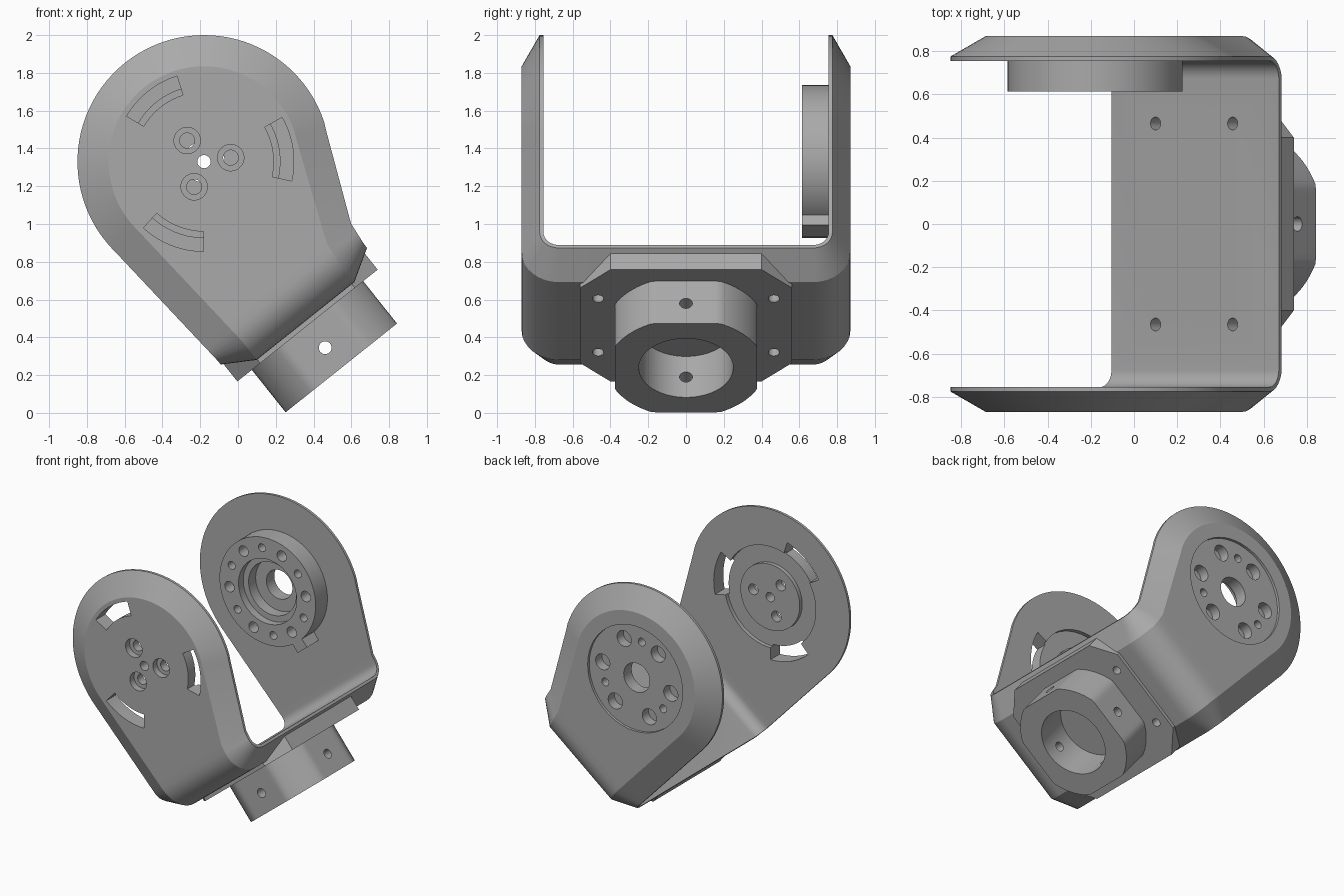
import bpy, bmesh
from math import sin, cos, radians, sqrt, pi
from mathutils import Matrix, Vector

if "Cube" in bpy.data.objects:
    bpy.data.objects.remove(bpy.data.objects["Cube"])

grey = bpy.data.materials.new("machined_grey")
grey.use_nodes = True
grey.diffuse_color = (0.4, 0.4, 0.4, 1)
grey.node_tree.nodes["Principled BSDF"].inputs["Base Color"].default_value = (0.4, 0.4, 0.4, 1)

# Parts are made upright about the pivot axis, then tilted into place
TILT = Matrix.Translation((-0.18, 0, 1.33)) @ Matrix.Rotation(radians(-38.55), 4, 'Y')
R, BEVEL, MID = 0.67, 0.165, -0.112


def make(name, bm):
    bmesh.ops.recalc_face_normals(bm, faces=bm.faces)
    mesh = bpy.data.meshes.new(name)
    bm.to_mesh(mesh)
    bm.free()
    obj = bpy.data.objects.new(name, mesh)
    bpy.context.collection.objects.link(obj)
    mesh.materials.append(grey)
    return obj


def prism(name, pts, lo, hi, axis='y'):
    """Extrude a flat outline along an axis."""
    place = {'x': lambda p, t: (t, p[0], p[1]),
             'y': lambda p, t: (p[0], t, p[1]),
             'z': lambda p, t: (p[0], p[1], t)}[axis]
    bm = bmesh.new()
    a, b = [[bm.verts.new(place(p, t)) for p in pts] for t in (lo, hi)]
    bm.faces.new(a)
    bm.faces.new(b)
    for i in range(len(pts)):
        j = (i + 1) % len(pts)
        bm.faces.new((a[i], a[j], b[j], b[i]))
    return make(name, bm)


def circle(r, c=(0, 0), n=32):
    return [(c[0] + r * cos(2 * pi * i / n), c[1] + r * sin(2 * pi * i / n)) for i in range(n)]


def polar(r, deg):
    return (r * cos(radians(deg)), r * sin(radians(deg)))


def boolean(obj, tool, operation='DIFFERENCE'):
    mod = obj.modifiers.new("cut", 'BOOLEAN')
    mod.operation, mod.object, mod.solver = operation, tool, 'EXACT'
    bpy.context.view_layer.objects.active = obj
    bpy.ops.object.modifier_apply(modifier=mod.name)
    bpy.data.objects.remove(tool)


def cut(obj, pts, lo, hi, axis='y'):
    boolean(obj, prism("cutter", pts, lo, hi, axis))


def half_width(v, left, inset):
    """Distance from the centre line to the leg's edge at height v."""
    r = R - inset
    k = r / R
    if left:
        pts = [(0.666 * k, -0.07 * k), (0.60 - inset, -0.87)]
    else:
        pts = [(0.61 * k, -0.27 * k), (0.405 - inset, -0.74), (0.39 - inset, -0.87)]
    if v >= pts[0][1]:
        return sqrt(max(0, r * r - v * v))
    for (u0, v0), (u1, v1) in zip(pts, pts[1:]):
        if v >= v1:
            return u0 + (u1 - u0) * (v - v0) / (v1 - v0)
    return pts[-1][0]


# U-shaped bracket: inner, lip and outer rails lofted down one leg and up the other
rails = [(0.755, 0.08, 0), (0.775, 0.10, 0), (0.87, 0.20, BEVEL)]
stations = []
for i in range(31):
    a = radians(90 - 114 * i / 30)
    stations.append([(y, (R - t) * sin(a), t) for y, r, t in rails])
stations.append([(y, -0.74, t) for y, r, t in rails])
for i in range(9):
    a = pi / 2 * i / 8
    stations.append([(0.672 + (y - 0.672) * cos(a), -0.795 - r * sin(a), t) for y, r, t in rails])
stations += [[(-y, v, t) for y, v, t in s] for s in reversed(stations)]
bm = bmesh.new()
rings = []
for s in stations:
    ring = [(-half_width(v, True, t), y, v) for y, v, t in s]
    ring += [(half_width(v, False, t), y, v) for y, v, t in reversed(s)]
    rings.append([bm.verts.new(p) for p in ring])
for a, b in zip(rings, rings[1:]):
    for i in range(6):
        j = (i + 1) % 6
        bm.faces.new((a[i], a[j], b[j], b[i]))
bmesh.ops.remove_doubles(bm, verts=bm.verts, dist=0.0005)
bracket = make("u_bracket", bm)

# Front leg: recessed ring inside, pivot hole, countersunk screws, curved slots
ring = prism("cutter", circle(0.385, n=48), -0.785, -0.7)
cut(ring, circle(0.25, n=48), -0.9, -0.6)
boolean(bracket, ring)
cut(bracket, circle(0.035), -1, -0.6)
for deg in (-30, 90, 210):
    cut(bracket, circle(0.04, polar(0.143, deg)), -1, -0.6)
    cut(bracket, circle(0.07, polar(0.143, deg)), -1, -0.82)
    arc = [deg - 21 + 42 * i / 10 for i in range(11)]
    slot = [polar(0.37, d) for d in arc] + [polar(0.475, d) for d in reversed(arc)]
    cut(bracket, slot, -1, -0.6)

# Rear leg: shallow round recess, central hole, ring of screw holes
cut(bracket, circle(0.40, n=48), 0.85, 1)
cut(bracket, circle(0.11), 0.6, 1)
for i in range(6):
    cut(bracket, circle(0.06, polar(0.29, 30 + 60 * i), 24), 0.775, 1)
for deg in (60, 180, 300):
    cut(bracket, circle(0.03, polar(0.285, deg), 16), 0.775, 1)

# Bearing hub on the inside of the rear leg, with key tab and stepped bore
hub = prism("bearing_hub", circle(0.405, n=64), 0.613, 0.757)
tab = [(-0.05, -0.36), (0.05, -0.36), (0.05, -0.47), (-0.05, -0.47)]
boolean(hub, prism("tab", tab, 0.613, 0.757), 'UNION')
cut(hub, circle(0.245, n=48), 0.5, 0.67)
cut(hub, circle(0.20, n=48), 0.5, 0.9)
for i in range(12):
    cut(hub, circle(0.04 if i % 2 else 0.03, polar(0.325, 30 * i), 16), 0.5, 0.7)

# Octagonal mounting flange under the bracket
corner = [(0.475, 0.4), (0.32, 0.56)]
outline = corner + [(-u, y) for u, y in reversed(corner)]
outline += [(-u, -y) for u, y in outline]
flange = prism("mounting_flange", [(u + MID, y) for u, y in outline], -1.02, -0.89, 'z')
for du in (-0.228, 0.228):
    for y in (-0.465, 0.465):
        for part in (bracket, flange):
            cut(part, circle(0.03, (MID + du, y), 16), -1.2, -0.8, 'z')

# Socket: a round with four flats, blind bore and cross pin holes
flat = 0.377
section = [(MID + max(-flat, min(flat, u)), max(-flat, min(flat, y)))
           for u, y in circle(0.417, n=96)]
socket = prism("tube_socket", section, -1.307, -1.015, 'z')
cut(socket, circle(0.25, (MID, 0), 64), -1.5, -1.03, 'z')
cut(socket, circle(0.034, (MID, -1.17), 24), -1, 1, 'y')
cut(socket, circle(0.034, (0, -1.17), 24), -1, 1, 'x')

# Tilt into place and shade
for part in (bracket, hub, flange, socket):
    part.data.transform(TILT)
    bpy.ops.object.select_all(action='DESELECT')
    part.select_set(True)
    bpy.context.view_layer.objects.active = part
    bpy.ops.object.shade_smooth_by_angle(angle=radians(25))
